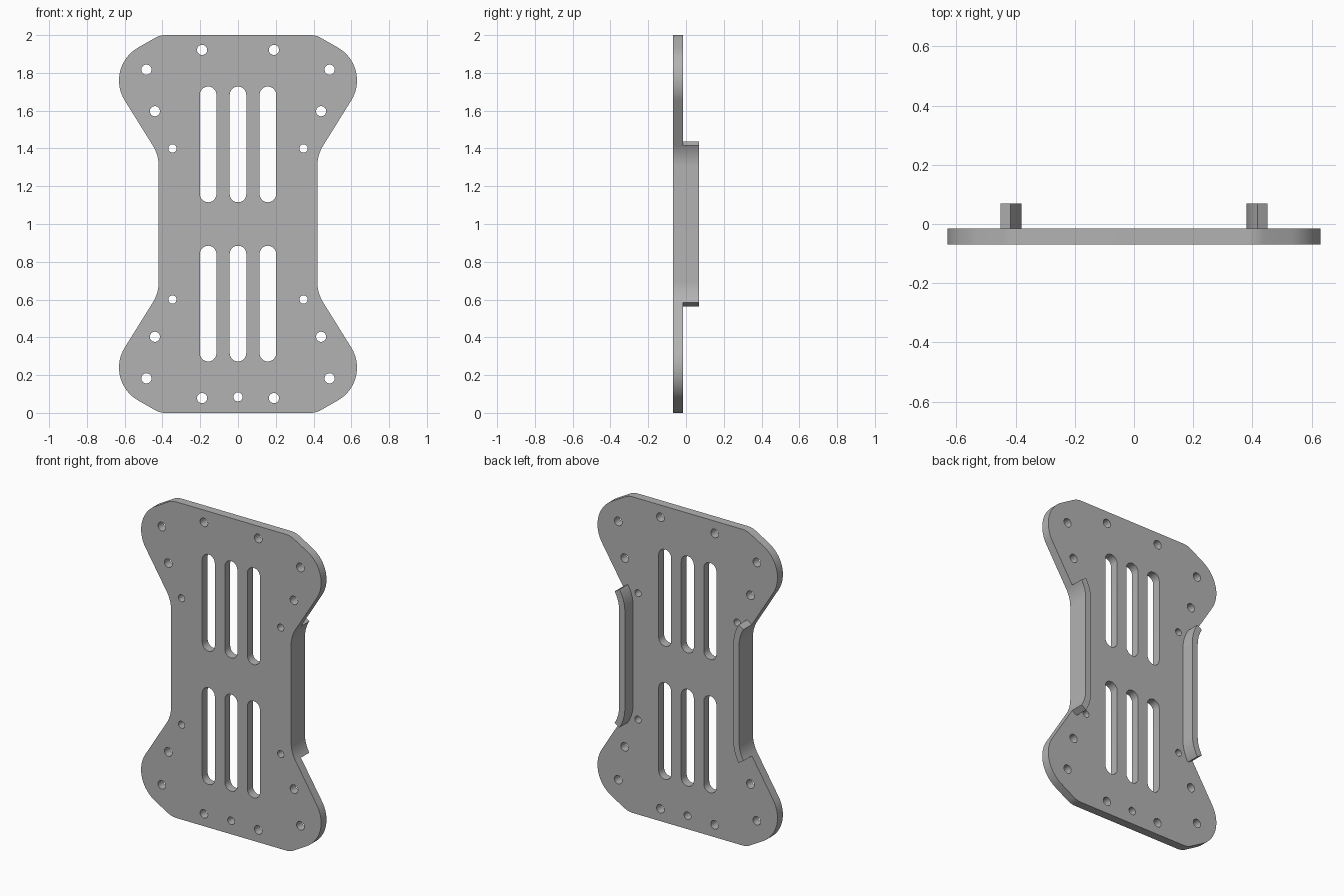
import bpy, bmesh
from math import sin, cos, radians, pi

cube = bpy.data.objects.get("Cube")
if cube:
    bpy.data.objects.remove(cube, do_unlink=True)

grey = bpy.data.materials.new("grey")
grey.use_nodes = True
grey.diffuse_color = (0.45, 0.45, 0.45, 1)
grey.node_tree.nodes["Principled BSDF"].inputs["Base Color"].default_value = grey.diffuse_color

FRONT, SEAT, BACK = -0.069, -0.015, 0.069


def arc(cx, cz, r, start, end, n=10):
    """Points (x, z) along an arc, angles in degrees."""
    angles = [radians(start + (end - start) * i / n) for i in range(n + 1)]
    return [(cx + r * cos(a), cz + r * sin(a)) for a in angles]


def circle(x, z, r):
    return arc(x, z, r, 0, 360, 24)[:-1]


def slot(x, low, high, r):
    return arc(x, high - r, r, 0, 180) + arc(x, low + r, r, 180, 360)


def flip_z(points):
    return [(x, 2 - z) for x, z in reversed(points)]


def flip_x(points):
    return [(-x, z) for x, z in reversed(points)]


def extruded(name, loops, y0, y1):
    """Fill an outline with openings and extrude it along y."""
    bm = bmesh.new()
    for loop in loops:
        verts = [bm.verts.new((x, y0, z)) for x, z in loop]
        for i, v in enumerate(verts):
            bm.edges.new((verts[i - 1], v))
    bmesh.ops.triangle_fill(bm, use_beauty=True, edges=bm.edges[:])
    result = bmesh.ops.extrude_face_region(bm, geom=bm.faces[:], use_keep_orig=True)
    moved = [g for g in result["geom"] if isinstance(g, bmesh.types.BMVert)]
    bmesh.ops.translate(bm, verts=moved, vec=(0, y1 - y0, 0))
    bmesh.ops.recalc_face_normals(bm, faces=bm.faces[:])
    mesh = bpy.data.meshes.new(name)
    bm.to_mesh(mesh)
    bm.free()
    mesh.materials.append(grey)
    obj = bpy.data.objects.new(name, mesh)
    bpy.context.collection.objects.link(obj)
    bpy.ops.object.select_all(action="DESELECT")
    obj.select_set(True)
    bpy.context.view_layer.objects.active = obj
    bpy.ops.object.shade_smooth_by_angle(angle=pi / 6)
    return obj


# Waisted outline: upper left quarter, mirrored to the other three
waist = arc(0.625, 1.307, 0.205, 180, 148)
quarter = waist + arc(0.43, 1.76, 0.2, -32, 60, 20) + arc(0.384, 1.888, 0.112, 60, 90, 6)
half = flip_z(quarter) + quarter
outline = half + flip_x(half)

# Six long slots
openings = []
for x in (-0.158, 0, 0.158):
    upper = slot(x, 1.115, 1.728, 0.044)
    openings += [upper, flip_z(upper)]

# Screw holes, mirrored both ways, plus a single one at the bottom centre
for x, z, r in [(0.19, 1.922, 0.027), (0.485, 1.817, 0.027),
                (0.44, 1.597, 0.027), (0.347, 1.4, 0.022)]:
    hole = circle(x, z, r)
    for h in (hole, flip_x(hole)):
        openings += [h, flip_z(h)]
openings.append(circle(0, 0.085, 0.024))

extruded("plate", [outline] + openings, FRONT, SEAT)

# Side rails on the back, following the waist
outer = flip_z(waist) + waist
inner_top = arc(0.625, 1.307, 0.245, 180, 148)
inner = flip_z(inner_top) + inner_top
rail = outer + inner[::-1]
extruded("left_rail", [rail], SEAT, BACK)
extruded("right_rail", [flip_x(rail)], SEAT, BACK)
